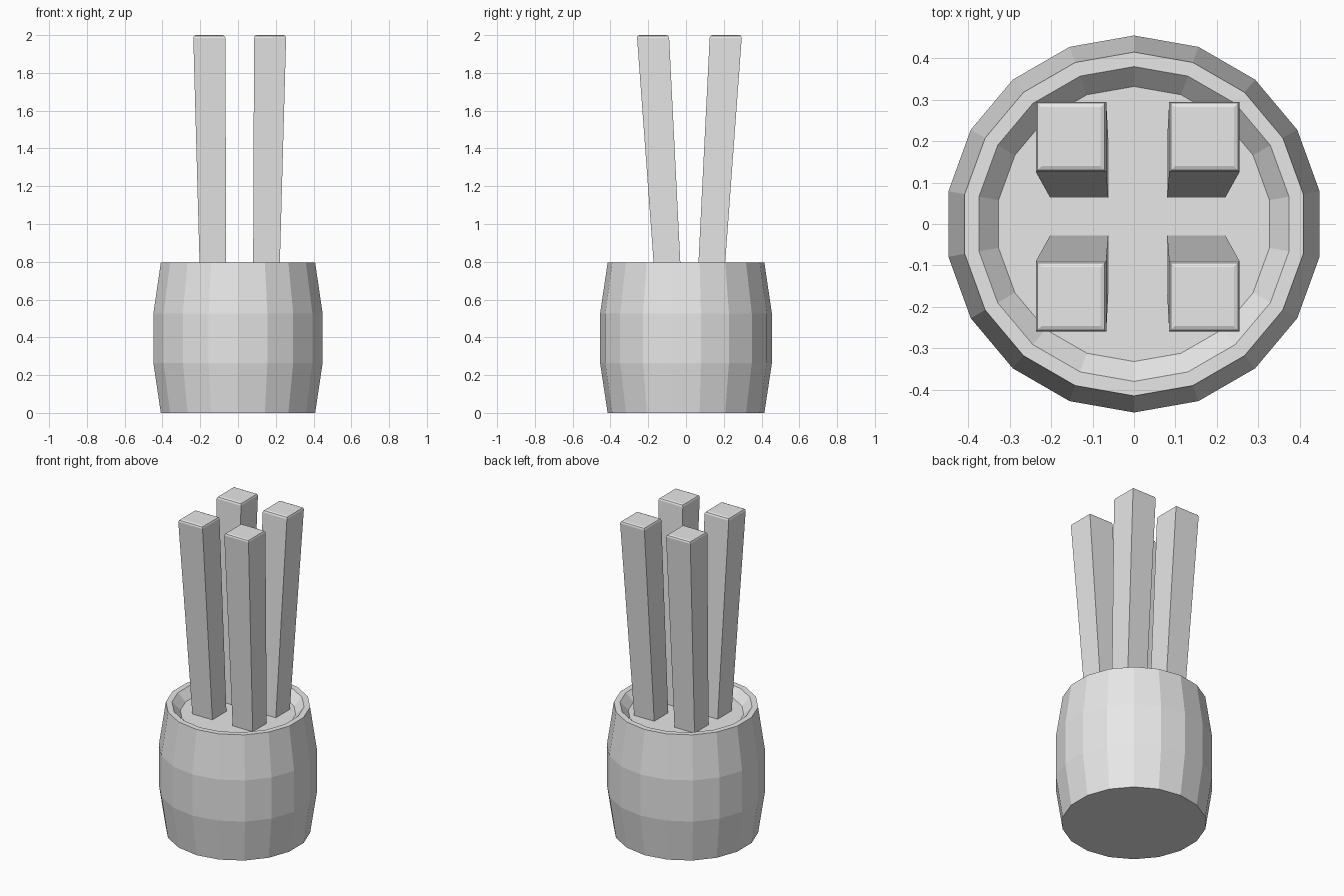
import bpy, bmesh, math

cube = bpy.data.objects.get("Cube")
if cube:
    bpy.data.objects.remove(cube, do_unlink=True)

grey = bpy.data.materials.new("plain_grey")
grey.use_nodes = True
grey.diffuse_color = (0.8, 0.8, 0.8, 1)
grey.node_tree.nodes["Principled BSDF"].inputs["Base Color"].default_value = grey.diffuse_color


def finish(name, bm):
    bmesh.ops.recalc_face_normals(bm, faces=bm.faces)
    mesh = bpy.data.meshes.new(name)
    bm.to_mesh(mesh)
    bm.free()
    mesh.materials.append(grey)
    obj = bpy.data.objects.new(name, mesh)
    bpy.context.collection.objects.link(obj)
    return obj


def loft(rings):
    """Skin a stack of point rings and cap both ends."""
    bm = bmesh.new()
    loops = [[bm.verts.new(p) for p in ring] for ring in rings]
    for a, b in zip(loops, loops[1:]):
        for i in range(len(a)):
            j = (i + 1) % len(a)
            bm.faces.new((a[i], a[j], b[j], b[i]))
    bm.faces.new(loops[0])
    bm.faces.new(loops[-1])
    return bm


# Barrel pot: bulged wall, flat rim and a shallow recessed floor
SIDES = 18
profile = [(0.415, 0), (0.455, 0.265), (0.455, 0.525), (0.415, 0.795),
           (0.38, 0.795), (0.332, 0.745)]
angles = [math.tau * i / SIDES + math.pi / 2 for i in range(SIDES)]
finish("barrel_pot", loft([[(r * math.cos(a), r * math.sin(a), z) for a in angles]
                           for r, z in profile]))


# Sticks: tapered square bars leaning outward, with softened top edges
def square(cx, cy, half, z):
    return [(cx + sx * half, cy + sy * half, z)
            for sx, sy in ((-1, -1), (1, -1), (1, 1), (-1, 1))]


MID_X, MID_Y = 0.009, 0.018
for side, sx in (("right", -1), ("left", 1)):
    for end, sy in (("front", -1), ("back", 1)):
        bottom = square(MID_X + sx * 0.141, MID_Y + sy * 0.115, 0.07, 0.735)
        top = square(MID_X + sx * 0.161, MID_Y + sy * 0.193, 0.085, 2.0)
        bm = loft([bottom, top])
        rim = [e for e in bm.edges if all(v.co.z > 1.9 for v in e.verts)]
        bmesh.ops.bevel(bm, geom=rim, offset=0.014, segments=2,
                        profile=0.5, affect='EDGES')
        finish(f"{end}_{side}_stick", bm)
